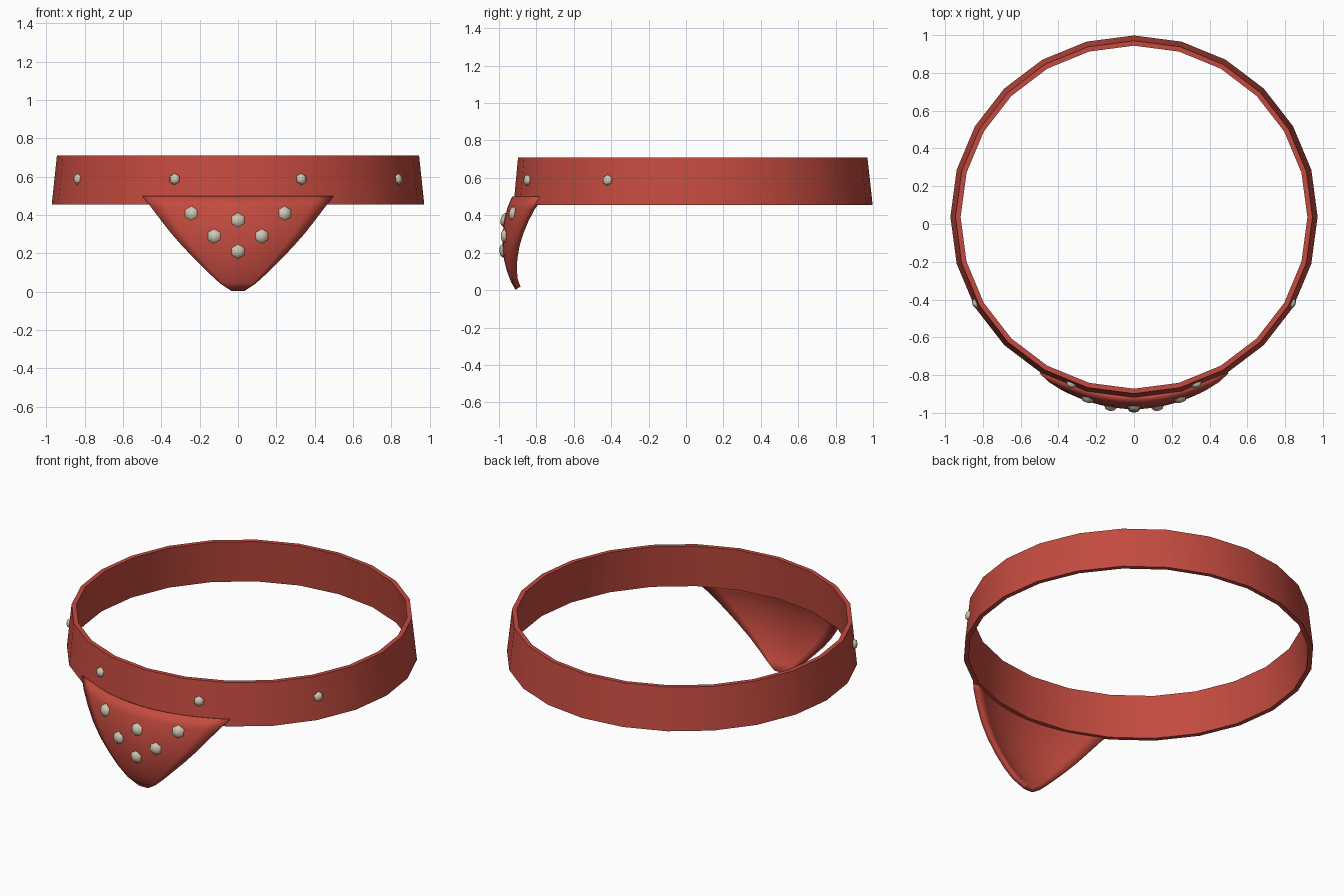
import bpy, bmesh, math
from mathutils import Vector

if "Cube" in bpy.data.objects:
    bpy.data.objects.remove(bpy.data.objects["Cube"])


def material(name, rgb):
    m = bpy.data.materials.new(name)
    m.diffuse_color = (*rgb, 1)
    m.use_nodes = True
    m.node_tree.nodes["Principled BSDF"].inputs["Base Color"].default_value = m.diffuse_color
    return m


RED = material("red_cloth", (0.55, 0.07, 0.05))
METAL = material("pale_metal", (0.62, 0.57, 0.45))


def finish(bm, name, mat, angle=35):
    bmesh.ops.recalc_face_normals(bm, faces=bm.faces)
    me = bpy.data.meshes.new(name)
    bm.to_mesh(me)
    bm.free()
    ob = bpy.data.objects.new(name, me)
    bpy.context.collection.objects.link(ob)
    me.materials.append(mat)
    bpy.ops.object.select_all(action='DESELECT')
    ob.select_set(True)
    bpy.context.view_layer.objects.active = ob
    bpy.ops.object.shade_smooth_by_angle(angle=math.radians(angle))
    return ob


# Neck band: tapered 24-sided ring (radius x, radius y, centre y, z)
PROFILE = [(0.972, 0.96, 0.038, 0.455), (0.945, 0.934, 0.036, 0.71),
           (0.918, 0.908, 0.036, 0.71), (0.945, 0.934, 0.038, 0.455)]
N = 24
bm = bmesh.new()
rings = []
for i in range(N):
    a = 2 * math.pi * i / N
    rings.append([bm.verts.new((rx * math.sin(a), cy - ry * math.cos(a), z))
                  for rx, ry, cy, z in PROFILE])
for i in range(N):
    r, s = rings[i], rings[(i + 1) % N]
    for k in range(4):
        j = (k + 1) % 4
        bm.faces.new((r[k], s[k], s[j], r[j]))
finish(bm, "neck_band", RED)

# Front flap: rows of (z, half width, y at middle, y at edge)
ROWS = [(0.50, 0.50, -0.930, -0.790), (0.44, 0.453, -0.955, -0.835),
        (0.37, 0.40, -0.972, -0.870), (0.30, 0.345, -0.980, -0.898),
        (0.23, 0.283, -0.980, -0.918), (0.16, 0.215, -0.972, -0.929),
        (0.10, 0.155, -0.957, -0.932), (0.045, 0.095, -0.936, -0.926),
        (0.003, 0.032, -0.912, -0.910)]


def flap_y(x, z):
    for a, b in zip(ROWS, ROWS[1:]):
        if b[0] <= z <= a[0]:
            t = (a[0] - z) / (a[0] - b[0])
            w, yc, ye = (a[k] + (b[k] - a[k]) * t for k in (1, 2, 3))
            return yc + (ye - yc) * (x / w) ** 2


COLS = 12
bm = bmesh.new()
grid = []
for z, w, yc, ye in ROWS:
    ts = [2 * c / COLS - 1 for c in range(COLS + 1)]
    grid.append([bm.verts.new((w * t, yc + (ye - yc) * t * t, z)) for t in ts])
for a, b in zip(grid, grid[1:]):
    for c in range(COLS):
        bm.faces.new((a[c], b[c], b[c + 1], a[c + 1]))
flap = finish(bm, "front_flap", RED, 40)
facing_front = flap.data.polygons[COLS // 2].normal.y < 0
solid = flap.modifiers.new("thickness", 'SOLIDIFY')
solid.thickness = 0.03
solid.offset = -1 if facing_front else 1


# Studs: flattened six-sided domes lying on the cloth
def stud(name, pos, normal, radius):
    bm = bmesh.new()
    bmesh.ops.create_uvsphere(bm, u_segments=6, v_segments=4, radius=1)
    bmesh.ops.scale(bm, vec=(radius, radius, 0.021), verts=bm.verts)
    n = Vector(normal).normalized()
    side = Vector((0, 0, 1)).cross(n).normalized()
    up = n.cross(side)
    for v in bm.verts:
        v.co = Vector(pos) + side * v.co.x + up * v.co.y + n * v.co.z
    finish(bm, name, METAL, 60)


for deg in (-61, -20.3, 20.3, 61):
    a = math.radians(deg)
    s, c = math.sin(a), math.cos(a)
    stud("band_stud", (0.955 * s, 0.037 - 0.943 * c, 0.588), (s, -c, 0.11), 0.031)

E = 0.04
for x, z in ((0, 0.375), (0.245, 0.41), (-0.245, 0.41),
             (0.125, 0.29), (-0.125, 0.29), (0, 0.21)):
    dx = (flap_y(x + E, z) - flap_y(x - E, z)) / (2 * E)
    dz = (flap_y(x, z + E) - flap_y(x, z - E)) / (2 * E)
    stud("flap_stud", (x, flap_y(x, z), z), (dx, -1, dz), 0.038)
